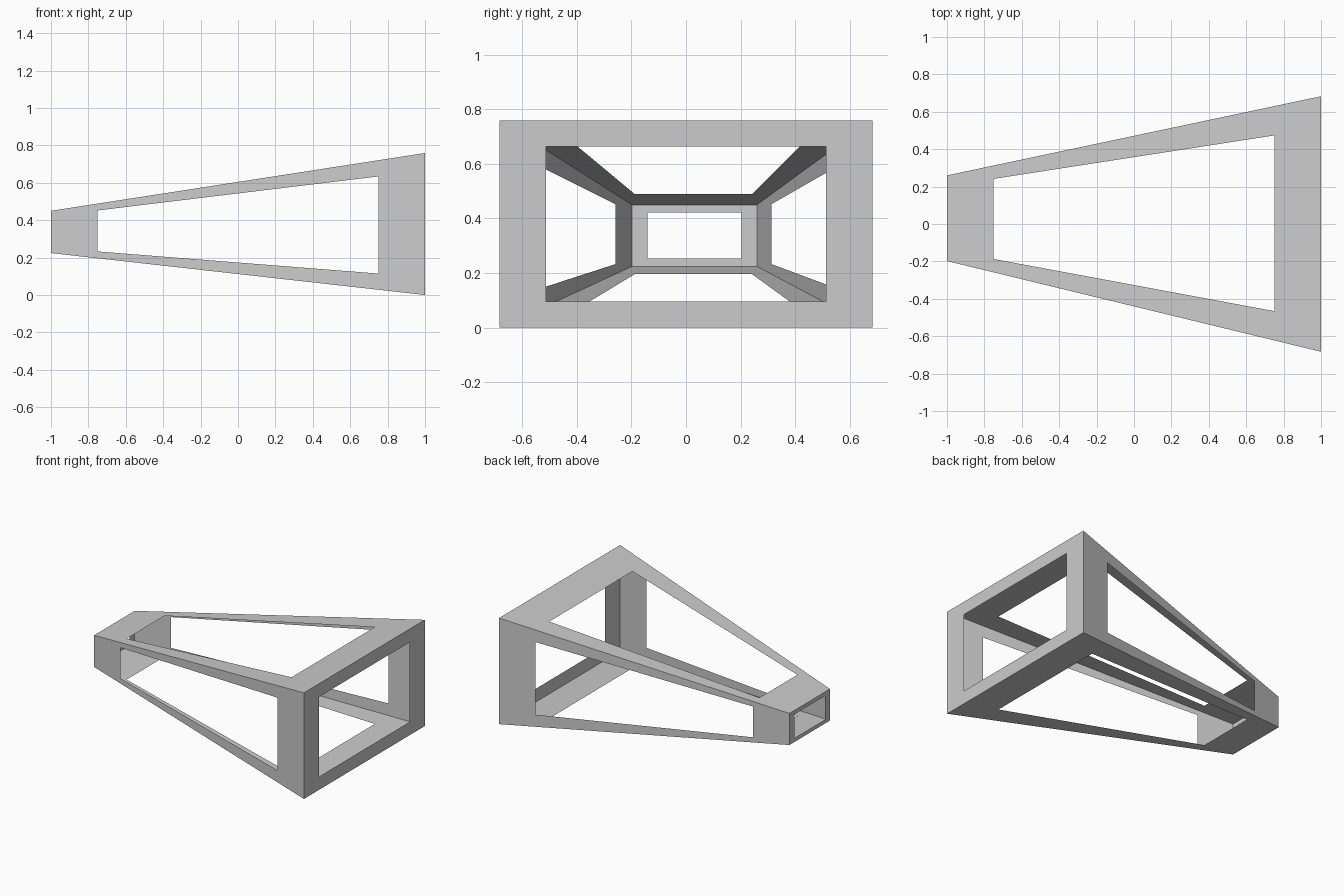
import bpy, bmesh

if "Cube" in bpy.data.objects:
    bpy.data.objects.remove(bpy.data.objects["Cube"])

# (y min, y max, z min, z max) of the small end (x = -1) and the large end (x = 1)
SMALL_END = (-0.198, 0.26, 0.224, 0.45)
LARGE_END = (-0.683, 0.683, 0.0, 0.759)
BORDER = 0.125  # border width as a share of each panel


def bilinear(corners, u, v):
    a, b, c, d = corners
    return a.lerp(b, u).lerp(d.lerp(c, u), v)


bm = bmesh.new()

# Tapered box: a cube with both ends fitted to their rectangles
bmesh.ops.create_cube(bm, size=2)
for vert in bm.verts:
    x, y, z = vert.co
    y0, y1, z0, z1 = LARGE_END if x > 0 else SMALL_END
    vert.co = (x, y1 if y > 0 else y0, z1 if z > 0 else z0)

# Open windows: replace every thin panel by a four-sided border
lo, hi = BORDER, 1 - BORDER
for face in list(bm.faces):
    outer = list(face.verts)
    corners = [v.co.copy() for v in outer]
    inner = [bm.verts.new(bilinear(corners, u, v))
             for u, v in ((lo, lo), (hi, lo), (hi, hi), (lo, hi))]
    for i in range(4):
        j = (i + 1) % 4
        bm.faces.new((outer[i], outer[j], inner[j], inner[i]))
    bmesh.ops.delete(bm, geom=[face], context='FACES_ONLY')

mesh = bpy.data.meshes.new("tapered_frame")
bm.to_mesh(mesh)
bm.free()
frame = bpy.data.objects.new("tapered_frame", mesh)
bpy.context.collection.objects.link(frame)
